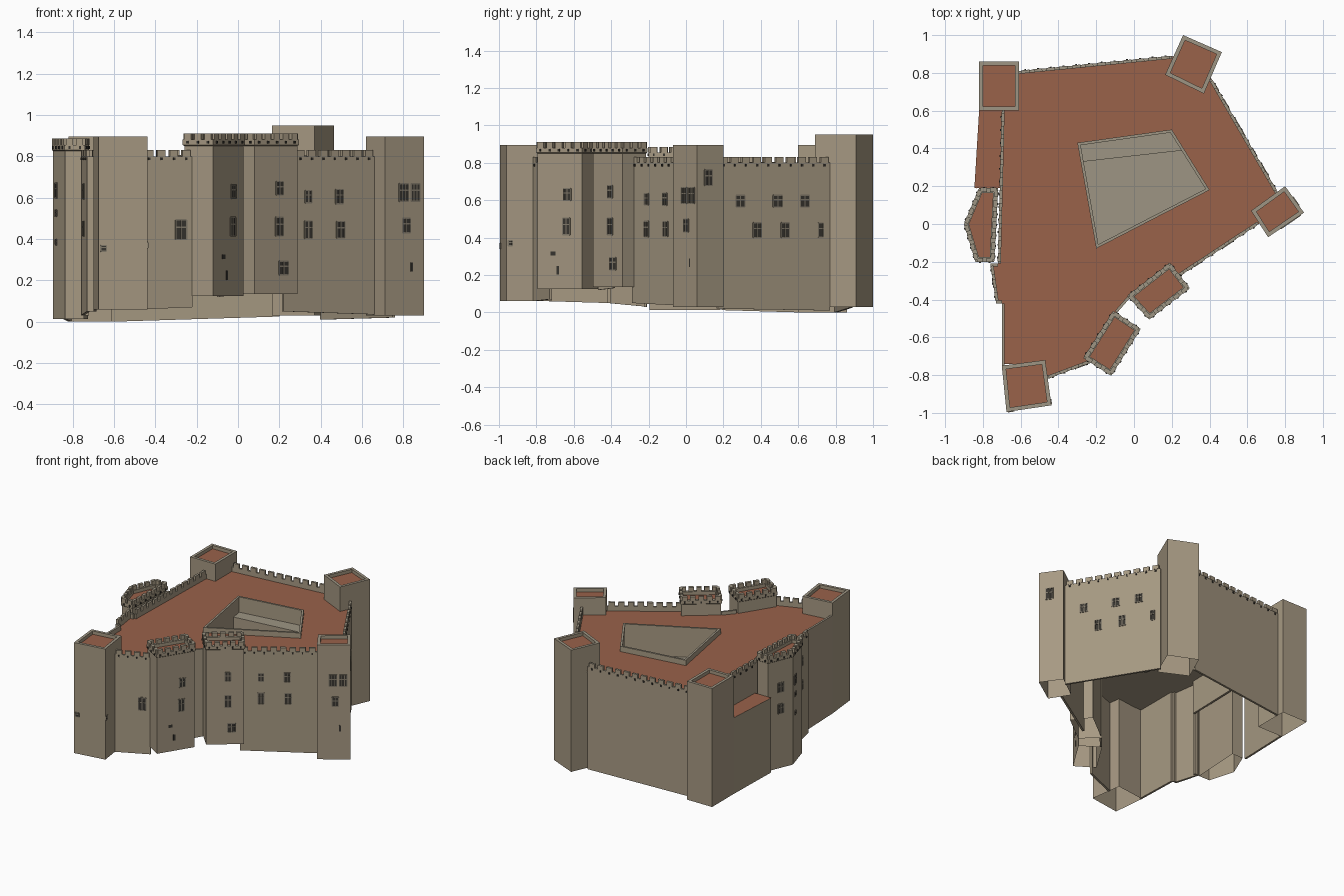
import bpy, bmesh, math
from mathutils import Vector as V

if "Cube" in bpy.data.objects:
    bpy.data.objects.remove(bpy.data.objects["Cube"])


def material(name, rgb):
    m = bpy.data.materials.new(name)
    m.diffuse_color = (*rgb, 1)
    m.use_nodes = True
    m.node_tree.nodes["Principled BSDF"].inputs["Base Color"].default_value = m.diffuse_color
    return m


MATS = [material("warm_stone", (.385, .32, .226)), material("coping_stone", (.34, .302, .228)),
        material("terracotta_roof", (.32, .122, .068)), material("window_dark", (.04, .036, .03)),
        material("window_frame", (.23, .2, .15))]
STONE, COPING, ROOF, DARK, FRAME = range(5)


def finish(name, bm):
    me = bpy.data.meshes.new(name)
    bm.to_mesh(me)
    bm.free()
    for m in MATS:
        me.materials.append(m)
    ob = bpy.data.objects.new(name, me)
    bpy.context.collection.objects.link(ob)
    return ob


def face(bm, pts, mat):
    f = bm.faces.new([bm.verts.new(p) for p in pts])
    f.material_index = mat
    return f


def axes(p, q):
    """Direction along a wall, outward normal and length (plan runs counter-clockwise)."""
    d = V((q[0] - p[0], q[1] - p[1], 0))
    u = d.normalized()
    return u, V((u.y, -u.x, 0)), d.length


def block(bm, p, q, z0, z1, n0, n1, mat, top=None, z0b=None):
    """Box on the line p-q, from offset n0 to n1 along the outward normal."""
    u, n, _ = axes(p, q)
    a, b = V((p[0], p[1], 0)), V((q[0], q[1], 0))
    base = [a + n * n1, b + n * n1, b + n * n0, a + n * n0]
    zb = z0 if z0b is None else z0b
    lo = [v + V((0, 0, z)) for v, z in zip(base, (z0, zb, zb, z0))]
    hi = [v + V((0, 0, z1)) for v in base]
    for i in range(4):
        j = (i + 1) % 4
        face(bm, [lo[i], lo[j], hi[j], hi[i]], mat)
    face(bm, hi, mat if top is None else top)
    face(bm, lo[::-1], mat)


def battlements(bm, p, q, z0, z1, thick, step):
    """Row of merlons with small dark drain holes beneath."""
    u, n, length = axes(p, q)
    a = V((p[0], p[1], 0))
    count = max(2, round(length / step))
    s = length / count
    for i in range(count):
        c = a + u * s * (i + .5)
        block(bm, c - u * s * .33, c + u * s * .33, z0, z1, -thick, .002, STONE, COPING)
        block(bm, c - u * .005, c + u * .005, z0 - .019, z0 - .006, -.002, .006, DARK)


def offset(poly, d):
    """Inset a convex counter-clockwise polygon."""
    out = []
    for i, p in enumerate(poly):
        n1 = axes(poly[i - 1], p)[1]
        n2 = axes(p, poly[(i + 1) % len(poly)])[1]
        k = d / (1 + n1.dot(n2))
        out.append((p[0] - (n1.x + n2.x) * k, p[1] - (n1.y + n2.y) * k))
    return out


def ring(bm, a, za, b, zb, mat):
    for i in range(len(a)):
        j = (i + 1) % len(a)
        face(bm, [(*a[i], za), (*a[j], za), (*b[j], zb), (*b[i], zb)], mat)


def tower(name, poly, zb, zt, crenel=False, rim=.021):
    bm = bmesh.new()
    inner = offset(poly, rim)
    wall_top = zt - .03 if crenel else zt
    floor = wall_top - .025
    if crenel:  # parapet overhangs the shaft slightly
        shaft = offset(poly, .006)
        ring(bm, shaft, zb, shaft, wall_top - .03, STONE)
        ring(bm, shaft, wall_top - .03, poly, wall_top - .025, STONE)
        ring(bm, poly, wall_top - .025, poly, wall_top, STONE)
    else:
        ring(bm, poly, zb, poly, wall_top, STONE)
    ring(bm, poly, wall_top, inner, wall_top, COPING)
    ring(bm, inner, wall_top, inner, floor, STONE)
    face(bm, [(*p, floor) for p in inner], ROOF)
    face(bm, [(*p, floor - .01) for p in inner[::-1]], STONE)
    if crenel:
        for i, p in enumerate(poly):
            battlements(bm, p, poly[(i + 1) % len(poly)], wall_top, zt, rim * .8, .058)
    finish(name, bm)


def wall(name, p, q, zb0, zb1, zt=.83, crenel=True):
    bm = bmesh.new()
    top = zt - .03 if crenel else zt
    block(bm, p, q, zb0, top, -.015, 0, STONE, COPING, zb1)
    if crenel:
        battlements(bm, p, q, top, zt, .015, .068)
    finish(name, bm)


def windows(name, p, q, axis, items):
    """Dark panes with stone frames; items are (coordinate on axis, z, width, height, lights)."""
    bm = bmesh.new()
    u, n, length = axes(p, q)
    a = V((p[0], p[1], 0))
    for c, z, w, h, lights in items:
        m = a + u * length * (c - p[axis]) / (q[axis] - p[axis])

        def bar(x0, x1, z0, z1, out, mat):
            block(bm, m + u * x0, m + u * x1, z0, z1, -.008, out, mat)
        bar(-w / 2, w / 2, z - h / 2, z + h / 2, .001, DARK)
        if lights:
            t = .006
            for i in range(lights + 1):
                x = -w / 2 + w * i / lights
                bar(x - t / 2, x + t / 2, z - h / 2, z + h / 2, .004, FRAME)
            for zz in (z - h / 2, z + h * .12, z + h / 2):
                bar(-w / 2, w / 2, zz - t / 2, zz + t / 2, .004, FRAME)
    finish(name, bm)


# Towers (plan corners, counter-clockwise)
SW = [(-.675, -.995), (-.437, -.96), (-.47, -.72), (-.70, -.75)]
GB = [(-.12, -.803), (.035, -.555), (-.11, -.46), (-.268, -.71)]
GA = [(.08, -.505), (.295, -.34), (.19, -.205), (-.035, -.38)]
E = [(.71, -.07), (.90, .06), (.80, .20), (.62, .07)]
NE = [(.37, .69), (.465, .91), (.26, 1.0), (.165, .79)]
NW = [(-.82, .60), (-.61, .60), (-.61, .86), (-.82, .86)]
W = [(-.84, -.20), (-.74, -.20), (-.72, .19), (-.82, .19), (-.90, 0)]
tower("south_west_tower", SW, .06, .895)
tower("gate_tower_left", GB, .125, .91, True, .025)
tower("gate_tower_right", GA, .135, .91, True, .025)
tower("east_tower", E, .03, .895)
tower("north_east_tower", NE, .03, .95)
tower("north_west_tower", NW, .0, .895)
tower("west_tower", W, .012, .885, True, .025)

# Curtain walls
wall("south_west_wall", (-.46, -.82), (-.22, -.73), .06, .07)
wall("gate_wall", (-.09, -.47), (-.02, -.39), .12, .13, .79, False)
wall("south_east_wall", (.22, -.29), (.66, 0), .05, .035)
wall("north_east_wall", (.76, .17), (.41, .77), .02, .01)
wall("north_wall", (.20, .89), (-.61, .81), .025, .0)
wall("west_upper_wall", (-.70, .60), (-.71, .19), .5, .5)
wall("west_inner_wall", (-.71, .19), (-.72, -.21), .5, .5)
wall("west_return", (-.72, -.21), (-.76, -.21), .03, .03, .80, False)
wall("west_lower_wall", (-.76, -.21), (-.73, -.42), .03, .05)
wall("west_step", (-.73, -.42), (-.70, -.42), .05, .05, .80, False)
wall("west_plain_wall", (-.70, -.42), (-.70, -.75), .05, .06, .80, False)
wall("annex_wall", (-.82, .60), (-.845, .19), .0, .012, .575, False)

# Low annex roof
bm = bmesh.new()
face(bm, [(-.845, .19, .576), (-.70, .19, .576), (-.70, .60, .576), (-.82, .60, .576)], ROOF)
finish("annex_roof", bm)

# Main roof and its stone underside, with a courtyard opening
OUT = [(-.70, -.74), (-.47, -.74), (-.46, -.82), (-.22, -.73), (-.09, -.47), (-.02, -.39),
       (.19, -.22), (.22, -.29), (.66, 0), (.76, .17), (.41, .77), (.20, .89), (-.61, .81),
       (-.70, .60), (-.71, .19), (-.72, -.21), (-.76, -.21), (-.73, -.42), (-.70, -.42)]
YARD = [(-.20, -.13), (.40, .18), (.20, .50), (-.30, .43)]
ROOF_Z, RIM_Z, LEDGE_Z, YARD_Z = .765, .805, .69, .58
for name, z, mat, up in (("main_roof", ROOF_Z, ROOF, 1), ("roof_underside", ROOF_Z - .012, STONE, -1)):
    bm = bmesh.new()
    edges = []
    for loop in (OUT, YARD):
        vs = [bm.verts.new((*p, z)) for p in loop]
        edges += [bm.edges.new((vs[i - 1], vs[i])) for i in range(len(vs))]
    bmesh.ops.triangle_fill(bm, use_beauty=True, edges=edges, normal=(0, 0, 1))
    for f in bm.faces:
        f.material_index = mat
        f.normal_update()
        if f.normal.z * up < 0:
            f.normal_flip()
    finish(name, bm)

# Courtyard: raised rim, north ledge, sunken floor
bm = bmesh.new()
inner = offset(YARD, .015)
ledge = [(-.268, .33), (.262, .39)]
ring(bm, YARD, ROOF_Z - .01, YARD, RIM_Z, STONE)
ring(bm, YARD, RIM_Z, inner, RIM_Z, COPING)
ring(bm, inner, RIM_Z, inner, YARD_Z, STONE)
face(bm, [(*p, YARD_Z) for p in inner], COPING)
face(bm, [(*p, LEDGE_Z) for p in (ledge[0], ledge[1], inner[2], inner[3])], COPING)
face(bm, [(*ledge[0], YARD_Z), (*ledge[1], YARD_Z), (*ledge[1], LEDGE_Z), (*ledge[0], LEDGE_Z)], STONE)
finish("courtyard", bm)

# Windows
windows("south_west_tower_windows", SW[0], SW[1], 0, [(-.65, .355, .028, .028, 1)])
windows("south_west_tower_side_window", SW[1], SW[2], 1, [(-.94, .37, .022, .028, 1)])
windows("south_west_wall_windows", (-.46, -.82), (-.22, -.73), 0, [(-.275, .445, .055, .095, 2)])
gb, ga = offset(GB, .006), offset(GA, .006)
windows("gate_left_windows", gb[0], gb[1], 1,
        [(-.635, .63, .045, .065, 2), (-.64, .46, .045, .09, 2), (-.71, .315, .03, .022, 0),
         (-.685, .225, .015, .045, 0)])
windows("gate_right_windows", ga[0], ga[1], 0,
        [(.20, .645, .042, .065, 2), (.20, .46, .045, .09, 2), (.22, .26, .055, .065, 2)])
windows("south_east_windows", (.22, -.29), (.66, 0), 0,
        [(.34, .605, .038, .06, 2), (.34, .445, .042, .085, 2),
         (.49, .605, .042, .068, 2), (.495, .445, .046, .08, 2)])
windows("east_tower_windows", E[0], E[1], 0,
        [(.80, .625, .052, .085, 3), (.857, .625, .052, .085, 3), (.813, .465, .045, .07, 2),
         (.84, .265, .012, .045, 0)])
windows("east_tower_side_window", E[1], E[2], 1, [(.12, .72, .05, .085, 2)])
windows("north_east_windows", (.76, .17), (.41, .77), 1,
        [(y, .595, .055, .062, 2) for y in (.29, .49, .635)]
        + [(.38, .44, .05, .078, 2), (.53, .44, .05, .078, 2), (.72, .44, .03, .075, 1)])
w = offset(W, .006)
windows("west_tower_front_slits", w[4], w[0], 1,
        [(-.05, .635, .04, .07, 2), (-.05, .525, .03, .03, 1), (-.05, .385, .025, .025, 1)])
windows("west_tower_back_windows", w[3], w[4], 1, [(.09, .62, .045, .07, 2), (.09, .46, .045, .07, 2)])
windows("west_lower_windows", (-.76, -.21), (-.73, -.42), 1,
        [(-.31, .63, .045, .07, 2), (-.31, .45, .045, .07, 2)])
